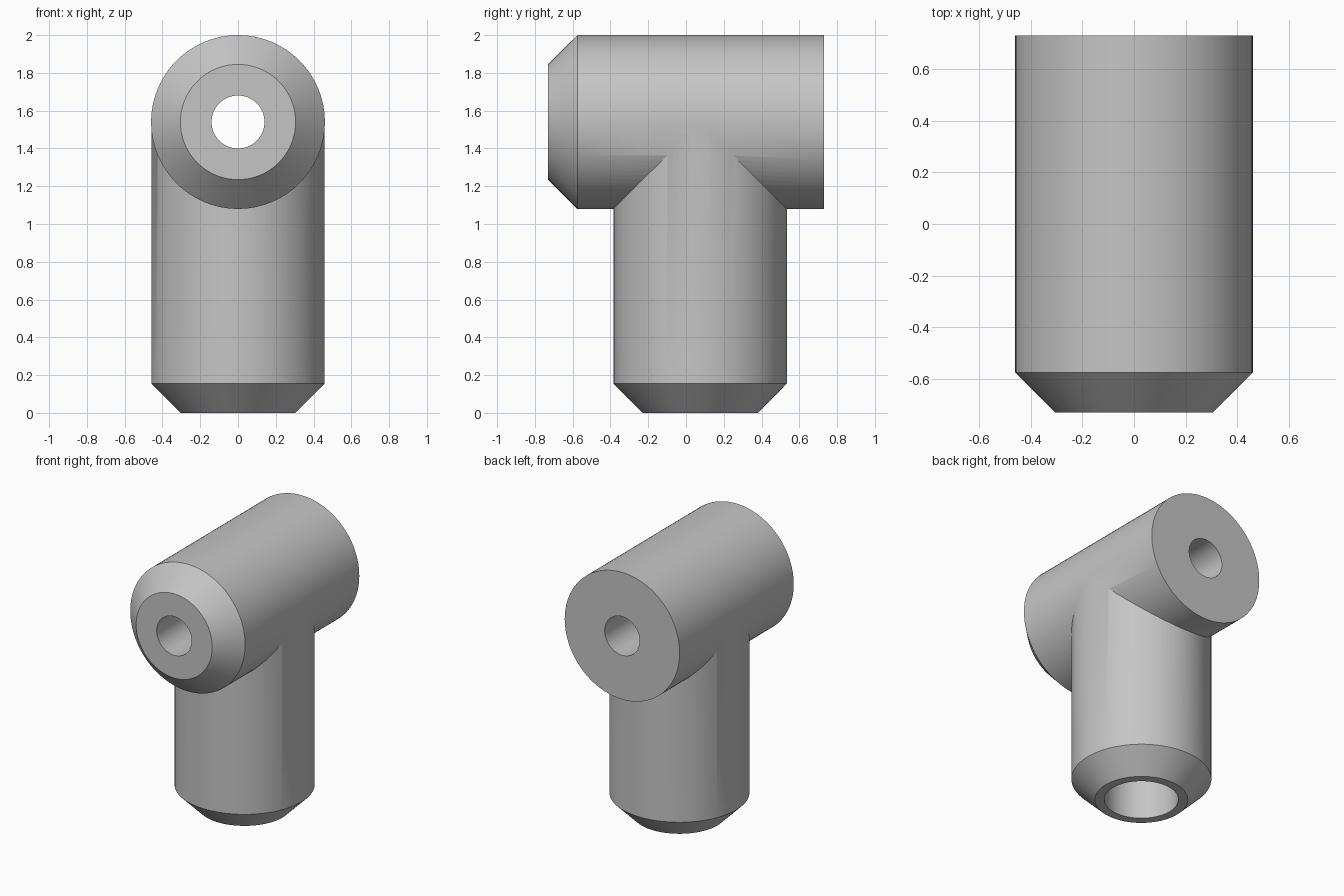
import bpy
import bmesh
import math
from mathutils import Matrix

if "Cube" in bpy.data.objects:
    bpy.data.objects.remove(bpy.data.objects["Cube"], do_unlink=True)

SEGMENTS = 96
RADIUS = 0.46
CHAMFER = 0.155
TIP = RADIUS - CHAMFER
AXIS_Z = 1.54
HALF_LENGTH = 0.73
POST_Y = 0.075

grey = bpy.data.materials.new("plain grey")
grey.use_nodes = True
colour = (0.56, 0.56, 0.56, 1)
grey.diffuse_color = colour
grey.node_tree.nodes["Principled BSDF"].inputs["Base Color"].default_value = colour


def turned(name, profile, matrix):
    """Solid of revolution from (radius, height) pairs, with flat end caps."""
    bm = bmesh.new()
    rings = []
    for radius, height in profile:
        angles = [math.tau * i / SEGMENTS for i in range(SEGMENTS)]
        rings.append([bm.verts.new((radius * math.cos(a), radius * math.sin(a), height))
                      for a in angles])
    for low, high in zip(rings, rings[1:]):
        for i in range(SEGMENTS):
            j = (i + 1) % SEGMENTS
            bm.faces.new((low[i], low[j], high[j], high[i]))
    bm.faces.new(rings[0][::-1])
    bm.faces.new(rings[-1])
    bm.transform(matrix)
    bmesh.ops.recalc_face_normals(bm, faces=bm.faces)
    mesh = bpy.data.meshes.new(name)
    bm.to_mesh(mesh)
    bm.free()
    mesh.materials.append(grey)
    obj = bpy.data.objects.new(name, mesh)
    bpy.context.collection.objects.link(obj)
    return obj


def combine(target, tool, operation):
    """Apply a boolean and remove the tool."""
    mod = target.modifiers.new(operation.lower(), "BOOLEAN")
    mod.operation = operation
    mod.solver = "EXACT"
    mod.object = tool
    bpy.context.view_layer.update()
    bpy.context.view_layer.objects.active = target
    bpy.ops.object.modifier_apply(modifier=mod.name)
    bpy.data.objects.remove(tool, do_unlink=True)


# Local z of the crossbar runs from front to back
along_y = Matrix.Translation((0, 0, AXIS_Z)) @ Matrix.Rotation(-math.pi / 2, 4, "X")
upright = Matrix.Translation((0, POST_Y, 0))

# Horizontal barrel, chamfered at the front
body = turned("tee_fitting",
              [(TIP, -HALF_LENGTH), (RADIUS, CHAMFER - HALF_LENGTH), (RADIUS, HALF_LENGTH)],
              along_y)

# Upright post, chamfered at the foot
post_radius = RADIUS - 0.001
post = turned("post", [(TIP, 0), (post_radius, CHAMFER), (post_radius, AXIS_Z)], upright)
combine(body, post, "UNION")

# Through bore in the barrel and blind socket in the post
bore = turned("bore", [(0.14, -1), (0.14, 1)], along_y)
combine(body, bore, "DIFFERENCE")
socket = turned("socket", [(0.243, -0.2), (0.243, 1.08)], upright)
combine(body, socket, "DIFFERENCE")

# Smooth walls with crisp rims
bpy.ops.object.select_all(action="DESELECT")
body.select_set(True)
bpy.context.view_layer.objects.active = body
bpy.ops.object.shade_smooth_by_angle(angle=math.radians(30))
